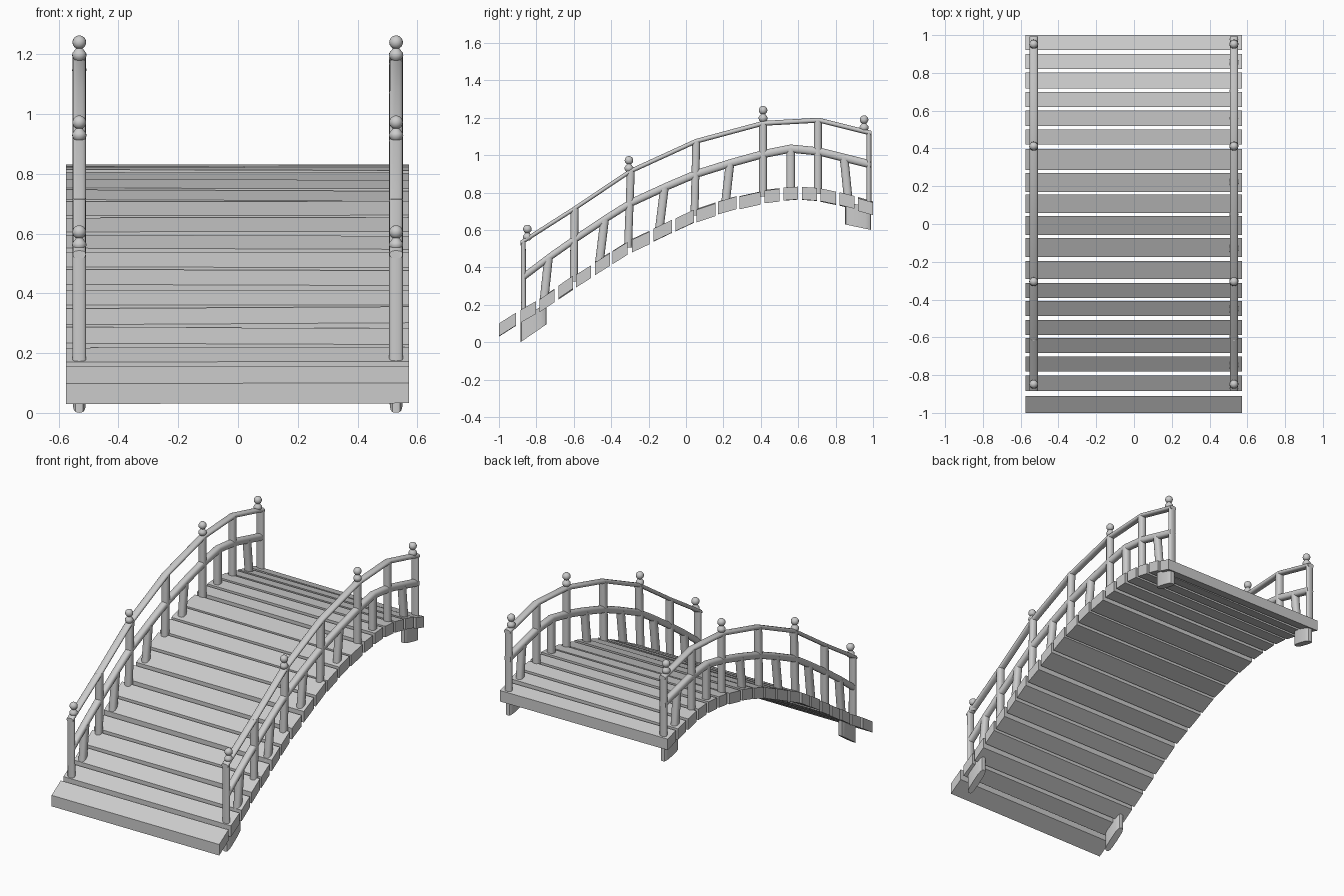
import bpy, bmesh, math, random

if "Cube" in bpy.data.objects:
    bpy.data.objects.remove(bpy.data.objects["Cube"])
random.seed(3)

# Top-of-deck arch profile (y, z)
ARCH = [(-1, .10), (-.91, .157), (-.8, .22), (-.6, .355), (-.29, .55), (.05, .71),
        (.23, .77), (.41, .81), (.58, .83), (.72, .82), (.86, .79), (1, .75)]


def deck(y):
    for (a, za), (b, zb) in zip(ARCH, ARCH[1:]):
        if y <= b:
            return za + (zb - za) * (y - a) / (b - a)
    return ARCH[-1][1]


def make(name, verts, faces, smooth=False):
    me = bpy.data.meshes.new(name)
    me.from_pydata(verts, [], faces)
    bm = bmesh.new()
    bm.from_mesh(me)
    bmesh.ops.recalc_face_normals(bm, faces=bm.faces)
    bm.to_mesh(me)
    bm.free()
    ob = bpy.data.objects.new(name, me)
    bpy.context.collection.objects.link(ob)
    if smooth:
        bpy.context.view_layer.objects.active = ob
        ob.select_set(True)
        bpy.ops.object.shade_smooth_by_angle(angle=math.radians(40))
        ob.select_set(False)
    return ob


def loft(name, rings):
    n = len(rings[0])
    verts = [v for r in rings for v in r]
    faces = [(k * n + i, k * n + (i + 1) % n, (k + 1) * n + (i + 1) % n, (k + 1) * n + i)
             for k in range(len(rings) - 1) for i in range(n)]
    faces += [tuple(range(n)), tuple(range(len(verts) - n, len(verts)))]
    return make(name, verts, faces, True)


def section(rx, r2, n=16, e=.8):
    # rounded cross-section
    out = []
    for i in range(n):
        c, s = math.cos(i * math.tau / n), math.sin(i * math.tau / n)
        out.append((math.copysign(abs(c) ** e * rx, c), math.copysign(abs(s) ** e * r2, s)))
    return out


def rail(name, x, path, rz):
    loft(name, [[(x + a, y, z + b) for a, b in section(.022, rz)] for y, z in path])


def post(name, x, y0, z0, y1, z1, ry):
    loft(name, [[(x + a, y + b, z) for a, b in section(.023, ry)]
                for y, z in ((y0, z0), (y1, z1))])


# Deck planks: sheared boxes following the arch, slightly uneven
starts = [-1, -.885, -.782, -.683, -.588, -.487, -.392, -.29, -.174, -.057,
          .057, .17, .287, .42, .52, .62, .718, .82, .92]
widths = [.09, .083, .08, .08, .08, .08, .08, .095, .1, .1, .1, .1, .11, .08, .08, .08, .083, .08, .08]
for i, (y0, w) in enumerate(zip(starts, widths)):
    y1 = min(y0 + w, 1)
    v = []
    for x in (-.575, .572):
        t = random.uniform(-.004, .004)
        v += [(x, y0, deck(y0) + t - .068), (x, y1, deck(y1) + t - .068),
              (x, y1, deck(y1) + t), (x, y0, deck(y0) + t)]
    make(f"plank_{i + 1}", v, [(0, 1, 2, 3), (4, 5, 6, 7), (0, 1, 5, 4),
                               (1, 2, 6, 5), (2, 3, 7, 6), (3, 0, 4, 7)])

# Rail paths, posts (y bottom, y top) and short balusters
top_path = [(-.885, .53), (-.595, .715), (-.3, .913), (.05, 1.073), (.41, 1.17), (.71, 1.187), (.992, 1.117)]
mid_path = [(-.875, .345), (-.73, .455), (-.595, .55), (-.43, .66), (-.295, .745), (-.11, .83), (.055, .9),
            (.24, .958), (.41, 1.005), (.56, 1.035), (.71, 1.02), (.85, .985), (.988, .95)]
posts = [(-.868, -.87), (-.6, -.595), (-.31, -.295), (.045, .055), (.412, .412), (.705, .705), (.978, .978)]
balusters = [(-.76, -.735), (-.465, -.435), (-.145, -.115), (.21, .235), (.56, .56), (.868, .845)]
finials = [(-.848, .605), (-.305, .972), (.412, 1.24), (.952, 1.19)]
profile = [(.012, -.062), (.02, -.055), (.024, -.045), (.023, -.036), (.016, -.027), (.011, -.02)]


def height(path, y):
    for (a, za), (b, zb) in zip(path, path[1:]):
        if y <= b:
            return za + (zb - za) * (y - a) / (b - a)
    return path[-1][1]


for side, x in (("left", -.531), ("right", .529)):
    rail(f"{side}_top_rail", x, top_path, .013)
    rail(f"{side}_middle_rail", x, mid_path, .022)
    for i, (a, b) in enumerate(posts):
        end = i in (0, len(posts) - 1)
        post(f"{side}_post_{i + 1}", x, a, deck(a) - .03, b, height(top_path, b),
             .013 if end else .021)
    for i, (a, b) in enumerate(balusters):
        post(f"{side}_baluster_{i + 1}", x, a, deck(a) - .03, b, height(mid_path, b), .023)
    # Finials: flared neck topped by a ball
    for i, (y, z) in enumerate(finials):
        prof = profile + [(.023 * math.sin(t), -.023 * math.cos(t))
                          for t in [math.radians(d) for d in range(30, 180, 20)]]
        loft(f"{side}_finial_{i + 1}",
             [[(x + r * math.cos(k * math.tau / 16), y + r * math.sin(k * math.tau / 16), z + h)
               for k in range(16)] for r, h in prof])
    # Feet: rounded blocks sheared along the arch
    for name, yc, zc, slope, zt in (("front", -.815, .048, .69, .165), ("back", .92, .615, -.21, .735)):
        sec = section(.022, .069, 16, .6)
        loft(f"{side}_{name}_foot", [[(x + a, yc + b, z + slope * b) for a, b in sec] for z in (zc, zt)])
